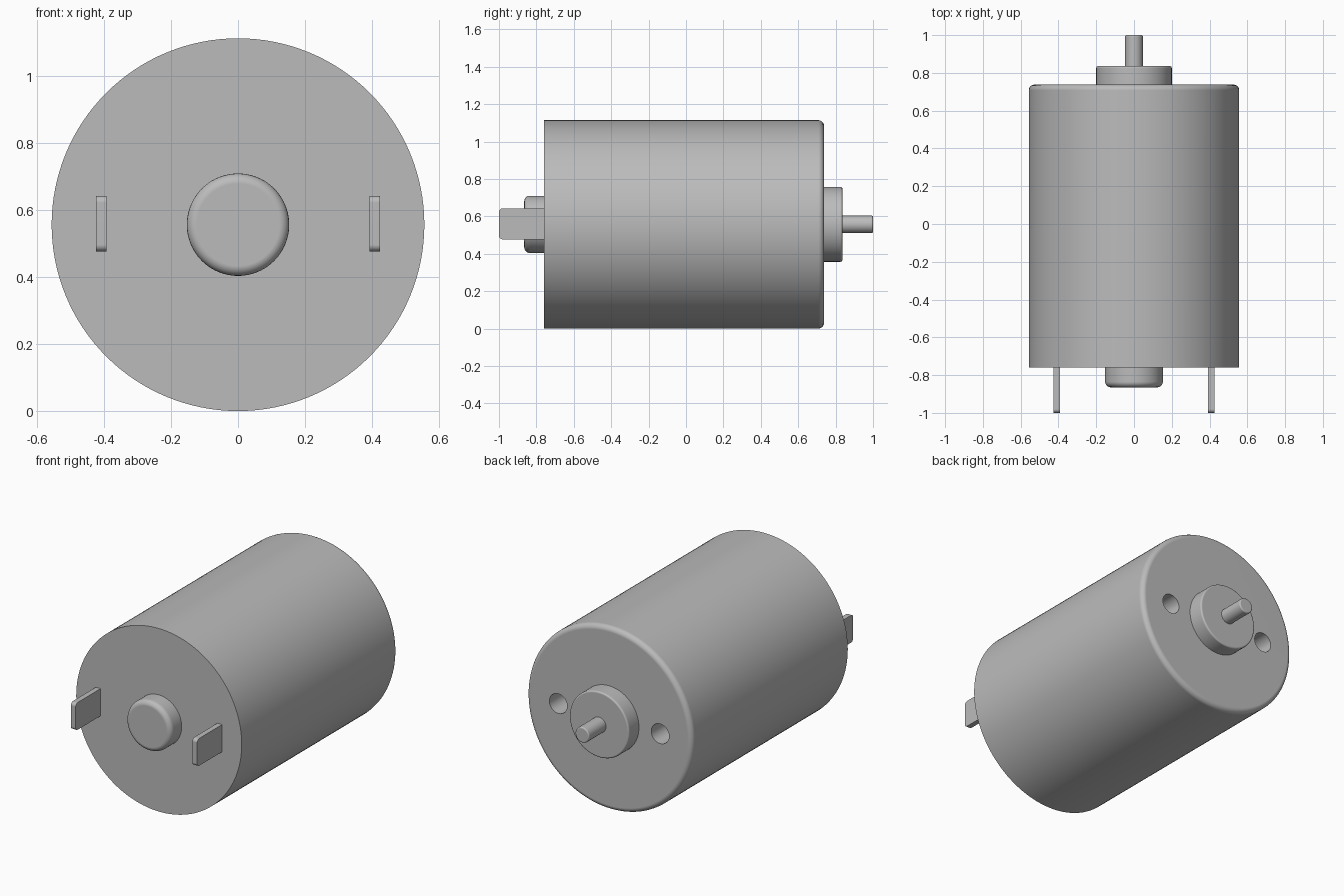
import bpy, bmesh, math
from mathutils import Matrix, Vector

cube = bpy.data.objects.get("Cube")
if cube:
    bpy.data.objects.remove(cube, do_unlink=True)

R = 0.557            # can radius, also the height of the axis
FRONT, BACK = -0.76, 0.738

metal = bpy.data.materials.new("light_grey_metal")
metal.use_nodes = True
grey = (0.5, 0.5, 0.5, 1)
metal.diffuse_color = grey
metal.node_tree.nodes["Principled BSDF"].inputs["Base Color"].default_value = grey


def finish(name, bm):
    """Turn a bmesh into a smooth-shaded grey object."""
    bmesh.ops.recalc_face_normals(bm, faces=bm.faces)
    mesh = bpy.data.meshes.new(name)
    bm.to_mesh(mesh)
    bm.free()
    mesh.materials.append(metal)
    ob = bpy.data.objects.new(name, mesh)
    bpy.context.collection.objects.link(ob)
    return ob


def smooth(ob):
    bpy.ops.object.select_all(action="DESELECT")
    bpy.context.view_layer.objects.active = ob
    ob.select_set(True)
    bpy.ops.object.shade_smooth_by_angle(angle=math.radians(35))
    weighted = ob.modifiers.new("flat_caps", "WEIGHTED_NORMAL")
    weighted.keep_sharp = True


def rod(name, radius, y0, y1, fillet=0, x=0, sides=96):
    """Cylinder along y from y0 to y1, with the y1 rim rounded."""
    bm = bmesh.new()
    turn = Matrix.Rotation(math.radians(-90 if y1 > y0 else 90), 4, "X")
    place = Matrix.Translation((x, (y0 + y1) / 2, R)) @ turn
    bmesh.ops.create_cone(bm, cap_ends=True, segments=sides, radius1=radius,
                          radius2=radius, depth=abs(y1 - y0), matrix=place)
    if fillet:
        rim = [e for e in bm.edges if all(abs(v.co.y - y1) < 1e-4 for v in e.verts)]
        bmesh.ops.bevel(bm, geom=rim, offset=fillet, segments=5, profile=0.5,
                        affect="EDGES")
    return finish(name, bm)


# Motor can with two blind mounting holes in its back face
can = rod("motor_can", R, FRONT, BACK, 0.03, sides=128)
for side in (-1, 1):
    cutter = rod("hole_cutter", 0.06, BACK - 0.2, BACK + 0.05, x=side * 0.343, sides=40)
    cut = can.modifiers.new("mounting_hole", "BOOLEAN")
    cut.operation, cut.solver, cut.object = "DIFFERENCE", "EXACT", cutter
    bpy.context.view_layer.objects.active = can
    bpy.ops.object.modifier_apply(modifier=cut.name)
    bpy.data.objects.remove(cutter, do_unlink=True)
smooth(can)

# Bearing collar, output shaft and front bearing cap
smooth(rod("bearing_collar", 0.2, BACK - 0.005, 0.836, 0.01))
smooth(rod("output_shaft", 0.047, 0.82, 1.0, 0.008, sides=48))
smooth(rod("front_bearing_cap", 0.153, FRONT + 0.005, -0.865, 0.03))

# Terminal tabs with rounded outer corners
for side, name in ((1, "left_terminal"), (-1, "right_terminal")):
    bm = bmesh.new()
    length = 1 + FRONT + 0.005
    place = Matrix.Translation((side * 0.409, -1 + length / 2, 0.56))
    bmesh.ops.create_cube(bm, size=1, matrix=place @ Matrix.Diagonal((0.032, length, 0.166, 1)))
    corners = [e for e in bm.edges if all(v.co.y < -0.99 for v in e.verts)
               and abs(e.verts[0].co.x - e.verts[1].co.x) > 0.01]
    bmesh.ops.bevel(bm, geom=corners, offset=0.02, segments=5, profile=0.5, affect="EDGES")
    smooth(finish(name, bm))
